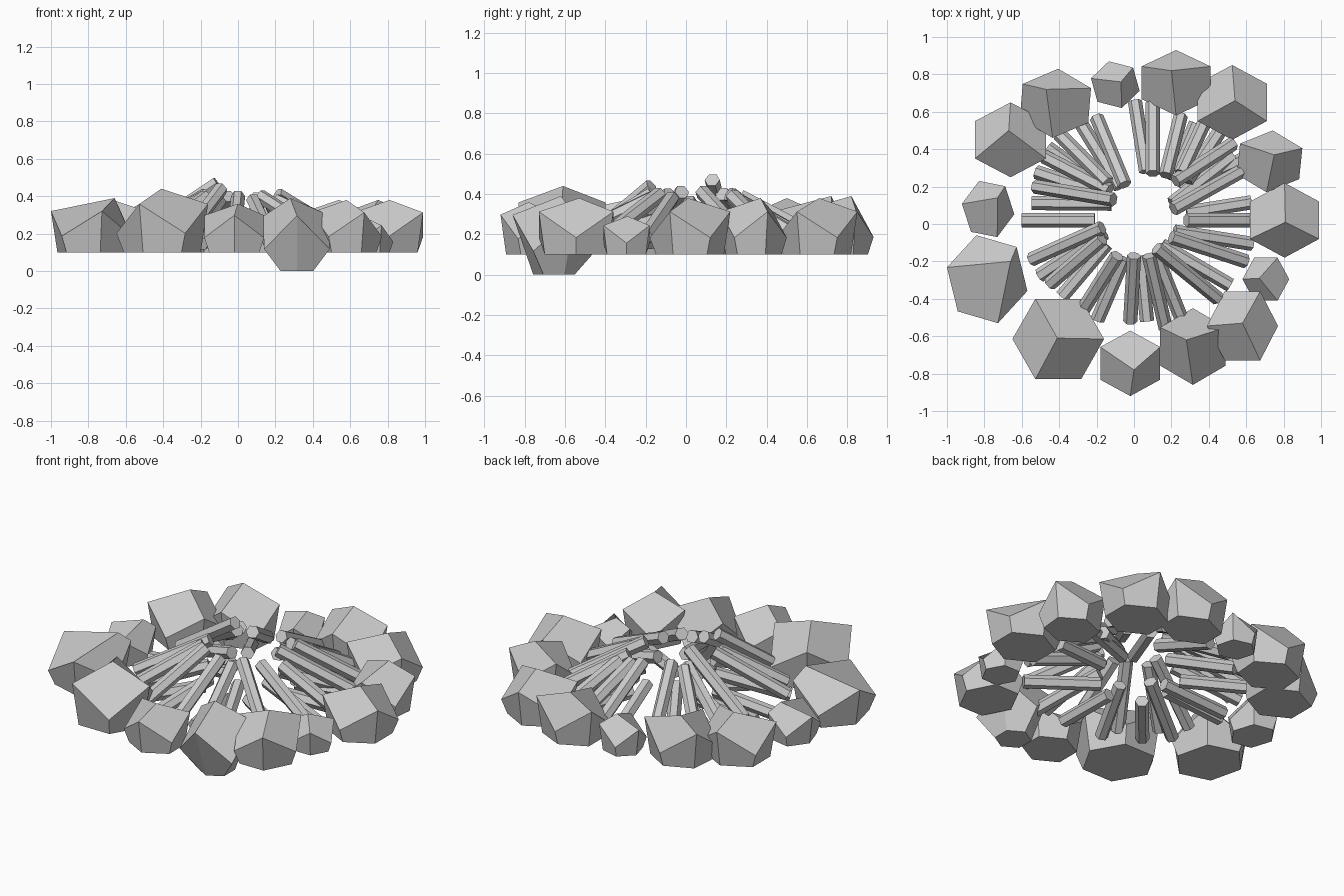
import bpy, bmesh, math
from mathutils import Vector, Matrix

if "Cube" in bpy.data.objects:
    bpy.data.objects.remove(bpy.data.objects["Cube"])


def add_mesh(name, verts, faces):
    bm = bmesh.new()
    vs = [bm.verts.new(v) for v in verts]
    for f in faces:
        bm.faces.new([vs[i] for i in f])
    bmesh.ops.recalc_face_normals(bm, faces=bm.faces)
    me = bpy.data.meshes.new(name)
    bm.to_mesh(me)
    bm.free()
    ob = bpy.data.objects.new(name, me)
    bpy.context.collection.objects.link(ob)
    return ob


# Chunky stone: skewed block seen as a hexagon from above, one raised corner, undercut base
def stone(x0, x1, y0, y1, phase, ax, ay, ztop, zbot=0.1, foot=0.84):
    raw = [(math.cos(math.radians(phase + 60 * i)), math.sin(math.radians(phase + 60 * i)))
           for i in range(6)]
    xs, ys = [p[0] for p in raw], [p[1] for p in raw]
    fit = lambda v, vs, a, b: a + (b - a) * (v - min(vs)) / (max(vs) - min(vs))
    cx, cy, h = (x0 + x1) / 2, (y0 + y1) / 2, ztop - zbot
    rim = [(fit(x, xs, x0, x1), fit(y, ys, y0, y1), zbot + h * (0.3, 0.76)[i % 2 == 0])
           for i, (x, y) in enumerate(raw)]
    base = [(cx + (x - cx) * foot, cy + (y - cy) * foot, zbot) for x, y, z in rim]
    faces = [(12, i, i + 1, (i + 2) % 6) for i in (0, 2, 4)]
    faces += [(i, (i + 1) % 6, 6 + (i + 1) % 6, 6 + i) for i in range(6)]
    faces.append(tuple(range(6, 12)))
    return add_mesh("ring_stone", rim + base + [(ax, ay, ztop)], faces)


# Hexagonal log between two points
def log(a, b, r=0.038):
    a, b = Vector(a), Vector(b)
    d = (b - a).normalized()
    u = d.cross(Vector((0, 0, 1))).normalized()
    w = u.cross(d)
    ring = [r * (math.cos(math.pi / 3 * i) * u + math.sin(math.pi / 3 * i) * w) for i in range(6)]
    faces = [(i, (i + 1) % 6, 6 + (i + 1) % 6, 6 + i) for i in range(6)]
    faces += [tuple(range(6)), tuple(range(6, 12))]
    return add_mesh("log", [a + p for p in ring] + [b + p for p in ring], faces)


# Ring of stones: footprint, turn, raised corner, top height
for s in [
    (-.61, -.23, .46, .83, 26, -.47, .72, .39),
    (-.23, .03, .62, .87, 45, -.07, .76, .31),
    (.04, .41, .58, .93, 30, .20, .82, .39),
    (.34, .71, .45, .85, 90, .54, .66, .38),
    (.55, .90, .17, .50, 25, .75, .37, .38),
    (.62, .99, -.18, .22, 90, .81, .01, .38),
    (.58, .83, -.41, -.18, 60, .67, -.29, .29),
    (.39, .77, -.73, -.36, 60, .58, -.53, .38),
    (.14, .49, -.86, -.45, 30, .28, -.62, .39, 0, .5),
    (-.18, .14, -.92, -.57, 30, 0, -.78, .36),
    (-.65, -.16, -.83, -.40, 0, -.41, -.61, .44),
    (-1.0, -.57, -.53, -.06, 45, -.66, -.20, .39),
    (-.92, -.64, -.07, .23, 50, -.73, .14, .32),
    (-.85, -.47, .25, .65, 90, -.67, .50, .38),
]:
    ob = stone(*s)
    bpy.context.view_layer.objects.active = ob
    ob.select_set(True)
    bpy.ops.object.shade_smooth_by_angle(angle=math.radians(25))
    ob.select_set(False)

# Leaning logs: inner end, outer end, height of inner end
top_logs = [
    (.10, .27, .10, .65, .39), (.17, .26, .25, .58, .37), (.25, .27, .38, .55, .36),
    (.22, .23, .53, .43, .39), (.21, .08, .57, .28, .41), (.28, .02, .63, .02, .36),
    (.20, -.07, .60, -.20, .38), (.12, -.13, .45, -.40, .40), (.08, -.17, .17, -.56, .38),
    (.00, -.17, -.02, -.52, .40), (-.09, -.17, -.28, -.47, .44), (-.17, -.08, -.45, -.32, .40),
    (-.17, -.02, -.55, -.19, .41), (-.11, .13, -.53, .20, .47),
    (-.13, .18, -.48, .36, .40), (-.14, .22, -.40, .48, .40), (-.05, .21, -.20, .57, .40),
]
mid = Vector((.02, .05, 0))
for i, (x1, y1, x2, y2, z) in enumerate(top_logs):
    a, b = Vector((x1, y1, z)), Vector((x2, y2, .19))
    log(a, b)
    # Lower, flatter log tucked into the gap on one side
    turn = Matrix.Rotation(math.radians(-9 if 0 < i < 4 else 9), 4, 'Z')
    zin = (.27, .17)[i % 2]
    a, b = mid + turn @ (a - mid), mid + turn @ (b - mid)
    log((a.x, a.y, zin), (b.x, b.y, .145))
# Single flat log on the left
log((-.21, .02, .20), (-.60, .02, .17))
